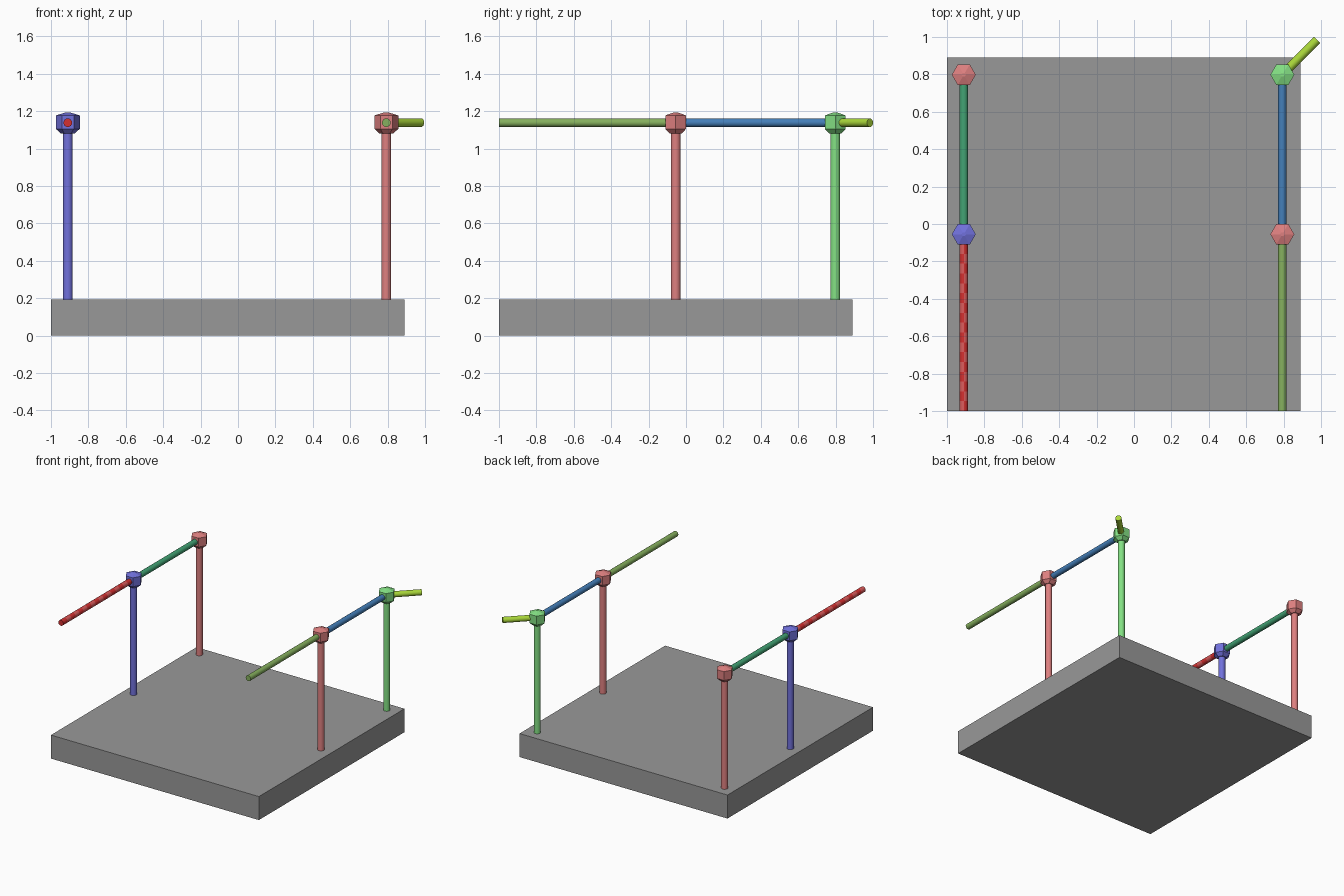
import bpy, bmesh, math
from mathutils import Vector

if "Cube" in bpy.data.objects:
    bpy.data.objects.remove(bpy.data.objects["Cube"])


def material(name, r, g, b):
    m = bpy.data.materials.new(name)
    lin = [((c / 255 + 0.055) / 1.055) ** 2.4 for c in (r, g, b)]
    m.diffuse_color = (*lin, 1)
    m.use_nodes = True
    m.node_tree.nodes["Principled BSDF"].inputs["Base Color"].default_value = m.diffuse_color
    return m


grey = material("grey", 153, 153, 153)
violet = material("violet blue", 113, 113, 220)
pink = material("pink", 222, 128, 128)
green = material("light green", 132, 225, 132)
red = material("red", 212, 48, 48)
pale_red = material("pale red", 220, 92, 92)
teal = material("teal green", 66, 163, 116)
olive = material("olive green", 134, 176, 94)
steel = material("steel blue", 68, 127, 185)
lime = material("lime", 170, 215, 58)


def finish(name, bm, *mats):
    bmesh.ops.recalc_face_normals(bm, faces=bm.faces)
    me = bpy.data.meshes.new(name)
    bm.to_mesh(me)
    bm.free()
    ob = bpy.data.objects.new(name, me)
    bpy.context.collection.objects.link(ob)
    for m in mats:
        me.materials.append(m)
    return ob


def smooth(ob):
    bpy.ops.object.select_all(action='DESELECT')
    bpy.context.view_layer.objects.active = ob
    ob.select_set(True)
    bpy.ops.object.shade_smooth_by_angle(angle=math.radians(40))


def lathe(bm, rings, sides):
    """Stack of rings (radius, z), capped at both ends."""
    loops = [[bm.verts.new((r * math.cos(math.tau * i / sides),
                            r * math.sin(math.tau * i / sides), z))
              for i in range(sides)] for r, z in rings]
    for a, b in zip(loops, loops[1:]):
        for i in range(sides):
            j = (i + 1) % sides
            bm.faces.new((a[i], a[j], b[j], b[i]))
    bm.faces.new(loops[0][::-1])
    bm.faces.new(loops[-1])


def rod(name, start, end, radius, *mats, steps=1):
    a, b = Vector(start), Vector(end)
    length = (b - a).length
    bm = bmesh.new()
    lathe(bm, [(radius, length * i / steps) for i in range(steps + 1)], 16)
    if len(mats) > 1:  # patchy two-tone bands
        for f in bm.faces:
            c = f.calc_center_median()
            band = int(c.z / length * steps)
            f.material_index = (band + (c.x > 0)) % 2
    bm.transform((b - a).to_track_quat('Z', 'Y').to_matrix().to_4x4())
    bmesh.ops.translate(bm, verts=bm.verts, vec=a)
    smooth(finish(name, bm, *mats))


# Square base slab
X0, X1, TOP, RAIL = -0.91, 0.793, 0.193, 1.138
bm = bmesh.new()
bmesh.ops.create_cube(bm, size=1)
bmesh.ops.scale(bm, vec=(1.89, 1.89, TOP), verts=bm.verts)
bmesh.ops.translate(bm, vec=(-0.055, -0.055, TOP / 2), verts=bm.verts)
finish("base", bm, grey)

# Posts with hexagonal heads
Y0, Y1 = -0.055, 0.798
for name, x, y, mat in (("left_front", X0, Y0, violet), ("left_back", X0, Y1, pink),
                        ("right_front", X1, Y0, pink), ("right_back", X1, Y1, green)):
    rod(name + "_post", (x, y, TOP - 0.01), (x, y, 1.12), 0.026, mat)
    bm = bmesh.new()
    lathe(bm, [(0.036, 1.08), (0.064, 1.105), (0.064, 1.177), (0.012, 1.193)], 6)
    bmesh.ops.translate(bm, verts=bm.verts, vec=(x, y, 0))
    finish(name + "_head", bm, mat)

# Horizontal rails
R = 0.023
rod("left_front_rail", (X0, -1, RAIL), (X0, Y0, RAIL), R, red, pale_red, steps=18)
rod("left_back_rail", (X0, Y0, RAIL), (X0, Y1, RAIL), R, teal)
rod("right_front_rail", (X1, -1, RAIL), (X1, Y0, RAIL), R, olive)
rod("right_back_rail", (X1, Y0, RAIL), (X1, Y1, RAIL), R, steel)
rod("corner_rail", (X1, Y1, RAIL), (0.979, 0.984, RAIL), R, lime)
